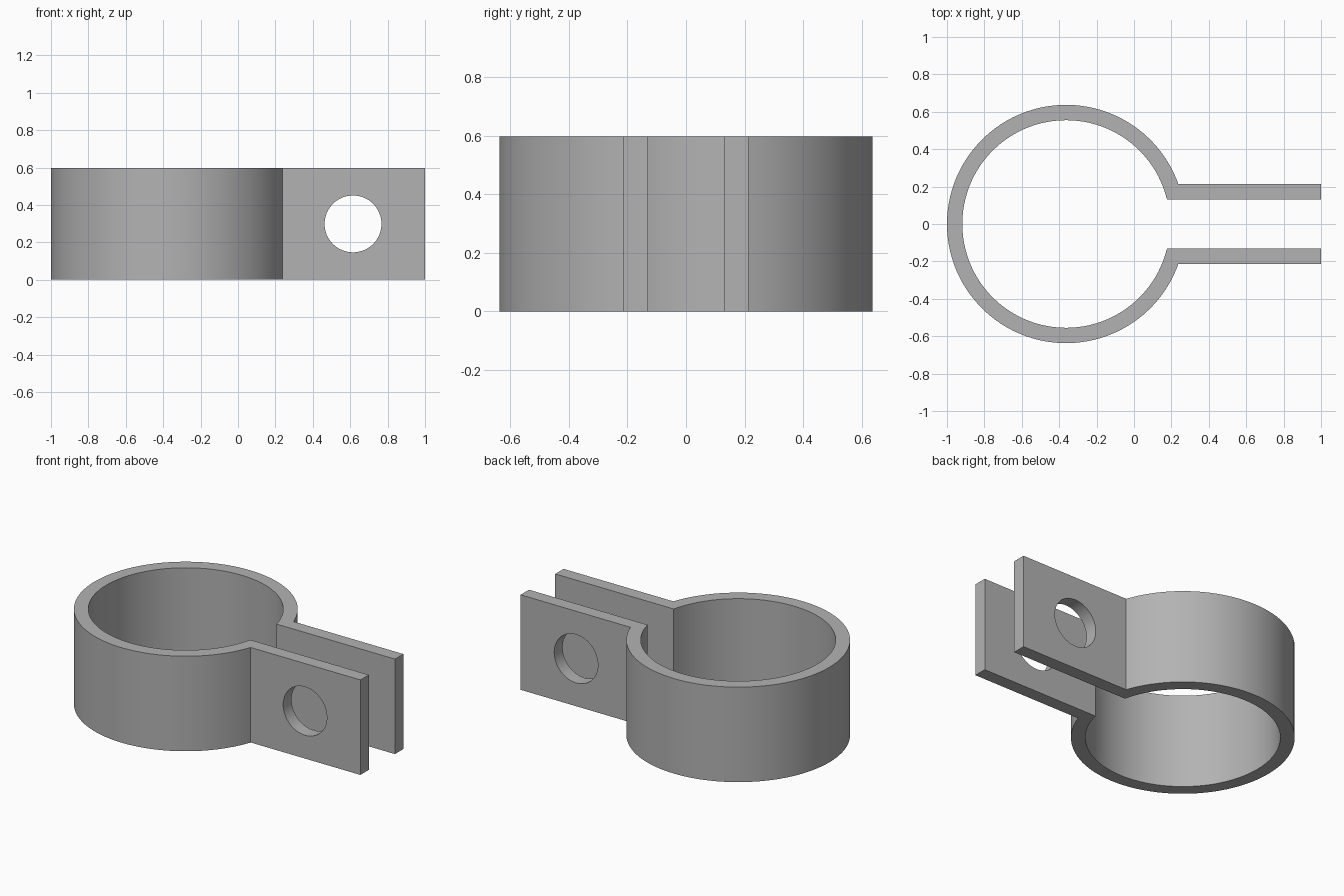
import bpy, bmesh, math

cube = bpy.data.objects.get("Cube")
if cube:
    bpy.data.objects.remove(cube, do_unlink=True)

HEIGHT = 0.597
CENTRE_X = -0.363
OUTER_R, INNER_R = 0.637, 0.555
EAR_OUT, EAR_IN = 0.213, 0.13
HOLE_X, HOLE_R = 0.615, 0.152
STEPS = 96

steel = bpy.data.materials.new("grey_steel")
steel.use_nodes = True
colour = (0.45, 0.45, 0.45, 1)
steel.diffuse_color = colour
steel.node_tree.nodes["Principled BSDF"].inputs["Base Color"].default_value = colour


def arc(radius, ear_y):
    """Arc from the back ear round to the front ear, ending at height ear_y."""
    start = math.asin(ear_y / radius)
    sweep = 2 * (math.pi - start)
    angles = [start + sweep * i / STEPS for i in range(STEPS + 1)]
    return [(CENTRE_X + radius * math.cos(a), radius * math.sin(a)) for a in angles]


def wall(radius, ear_y):
    """Full path of one side of the strip: ear tip, ring, ear tip."""
    return [(1, ear_y)] + arc(radius, ear_y) + [(1, -ear_y)]


# Clamp band: a strip between two paths, extruded upwards
bm = bmesh.new()
outer = [bm.verts.new((x, y, 0)) for x, y in wall(OUTER_R, EAR_OUT)]
inner = [bm.verts.new((x, y, 0)) for x, y in wall(INNER_R, EAR_IN)]
for i in range(len(outer) - 1):
    bm.faces.new((outer[i], outer[i + 1], inner[i + 1], inner[i]))
top = bmesh.ops.extrude_face_region(bm, geom=bm.faces[:])
bmesh.ops.translate(bm, vec=(0, 0, HEIGHT),
                    verts=[v for v in top["geom"] if isinstance(v, bmesh.types.BMVert)])
bmesh.ops.recalc_face_normals(bm, faces=bm.faces[:])
mesh = bpy.data.meshes.new("clamp_band")
bm.to_mesh(mesh)
bm.free()
mesh.materials.append(steel)
band = bpy.data.objects.new("clamp_band", mesh)
bpy.context.collection.objects.link(band)

# Bolt hole through both ears
bpy.ops.mesh.primitive_cylinder_add(vertices=64, radius=HOLE_R, depth=1,
                                    location=(HOLE_X, 0, HEIGHT / 2),
                                    rotation=(math.pi / 2, 0, 0))
cutter = bpy.context.object
cutter.name = "bolt_hole_cutter"
cutter.data.materials.append(steel)
cut = band.modifiers.new("bolt_hole", "BOOLEAN")
cut.operation = "DIFFERENCE"
cut.solver = "EXACT"
cut.object = cutter

bpy.ops.object.select_all(action="DESELECT")
band.select_set(True)
bpy.context.view_layer.objects.active = band
bpy.ops.object.modifier_apply(modifier=cut.name)
bpy.data.objects.remove(cutter, do_unlink=True)

# Smooth curved walls, crisp edges
bpy.ops.object.shade_smooth_by_angle(angle=math.radians(15))
